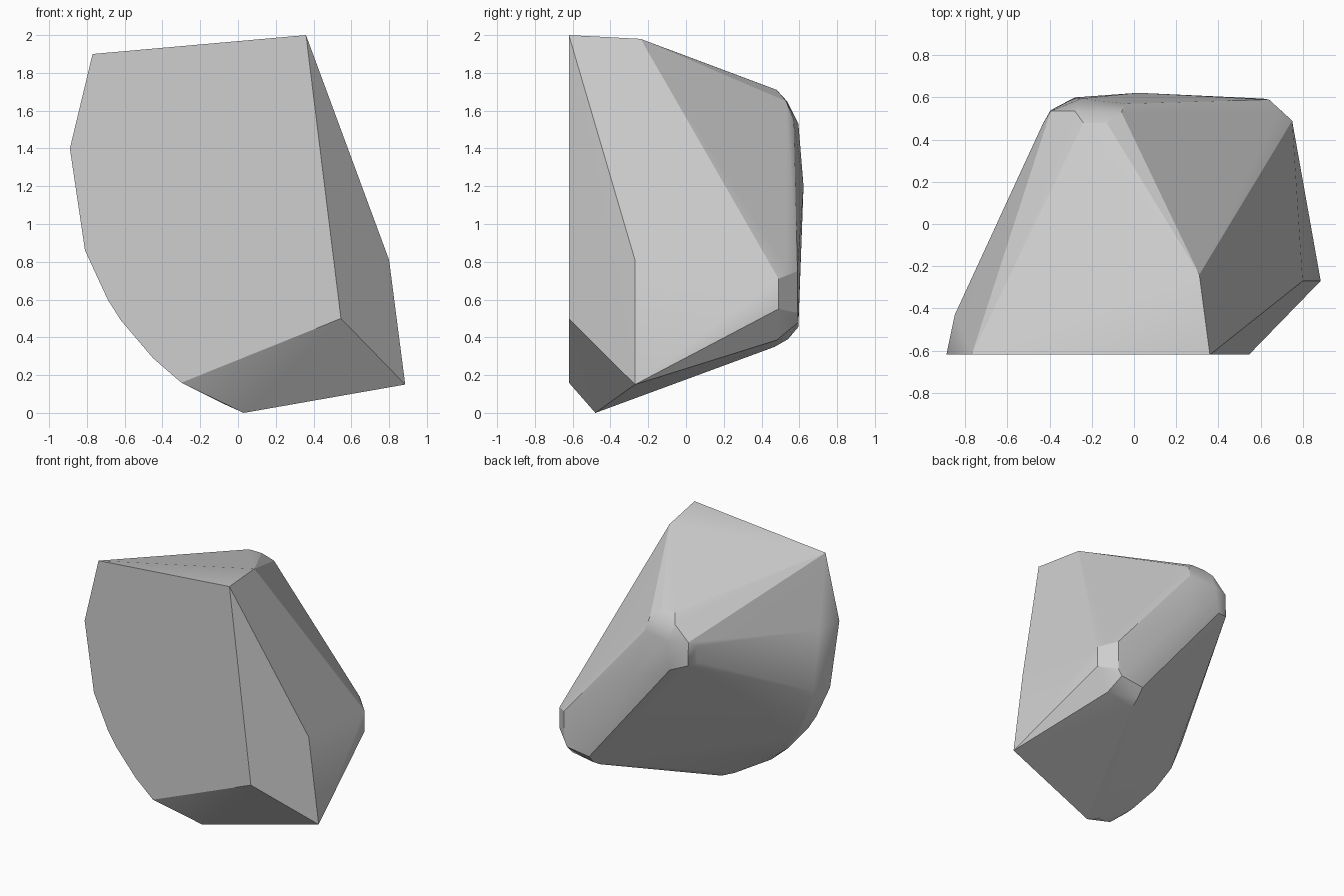
import bpy, bmesh, math, random
from itertools import combinations
from mathutils import Vector

if "Cube" in bpy.data.objects:
    bpy.data.objects.remove(bpy.data.objects["Cube"])

random.seed(4)

# Flat cut face of the stone: (x, z) outline on one plane
FRONT_Y = -0.62
front = [(-0.77, 1.90), (0.36, 2.0), (0.545, 0.5), (-0.30, 0.16), (-0.45, 0.29),
         (-0.62, 0.49), (-0.69, 0.60), (-0.81, 0.86), (-0.89, 1.40)]

# Corner points of the broken sides
sides = [(0.31, -0.24, 1.98), (0.80, -0.27, 0.81), (0.885, -0.27, 0.15),
         (0.03, -0.48, 0.0), (-0.08, -0.48, 0.05)]

# Rounded left flank just behind the cut face
flank = [(-0.85, -0.43, 1.39), (-0.80, -0.43, 0.90), (-0.722, -0.45, 0.68),
         (-0.61, -0.50, 0.485), (-0.44, -0.54, 0.285)]

# Worn upper back corner
upper_corner = [(-0.24, 0.48, 1.71), (-0.13, 0.48, 1.71), (-0.06, 0.53, 1.65),
                (-0.04, 0.57, 1.55), (-0.28, 0.535, 1.65), (-0.25, 0.595, 1.53),
                (-0.395, 0.535, 1.54), (-0.43, 0.48, 1.50), (-0.43, 0.48, 1.37),
                (-0.395, 0.54, 1.36), (-0.28, 0.60, 1.32), (0.02, 0.622, 1.20)]

# Worn lower right corner
lower_corner = [(0.75, 0.49, 0.55), (0.75, 0.49, 0.71), (0.72, 0.44, 0.50),
                (0.72, 0.46, 0.74), (0.64, 0.59, 0.53), (0.64, 0.59, 0.75),
                (0.68, 0.53, 0.77), (0.61, 0.595, 0.48), (0.645, 0.48, 0.385),
                (0.42, 0.595, 0.455), (0.42, 0.54, 0.39), (0.41, 0.47, 0.35)]


def roughen(p):
    """Tiny offset so that only the cut face is exactly flat."""
    return Vector([c + random.uniform(-3e-4, 3e-4) for c in p])


def hull_faces(points):
    """Each plane with all points on one side gives one face of the shell."""
    faces = {}
    for a, b, c in combinations(range(len(points)), 3):
        n = (points[b] - points[a]).cross(points[c] - points[a])
        if n.length < 1e-9:
            continue
        n.normalize()
        dist = [n.dot(p - points[a]) for p in points]
        if max(dist) > 1e-6:
            n, dist = -n, [-d for d in dist]
        if max(dist) > 1e-6:
            continue
        on = {i for i, d in enumerate(dist) if d > -1e-6} | {a, b, c}
        faces[frozenset(on)] = n
    return faces


# Stone body: wrap all corners in a convex shell
points = [Vector((x, FRONT_Y, z)) for x, z in front]
points += [roughen(p) for p in sides + flank + upper_corner + lower_corner]
bm = bmesh.new()
verts = [bm.verts.new(p) for p in points]
for ids, n in hull_faces(points).items():
    centre = sum((points[i] for i in ids), Vector()) / len(ids)
    u = n.orthogonal().normalized()
    w = n.cross(u)
    ring = sorted(ids, key=lambda i: math.atan2(w.dot(points[i] - centre),
                                                u.dot(points[i] - centre)))
    bm.faces.new([verts[i] for i in ring])
bmesh.ops.delete(bm, geom=[v for v in bm.verts if not v.link_faces], context='VERTS')

mesh = bpy.data.meshes.new("stone")
bm.to_mesh(mesh)
bm.free()
stone = bpy.data.objects.new("stone", mesh)
bpy.context.collection.objects.link(stone)

# Single grey colour
grey = bpy.data.materials.new("stone_grey")
grey.diffuse_color = (0.62, 0.62, 0.62, 1)
grey.use_nodes = True
grey.node_tree.nodes["Principled BSDF"].inputs["Base Color"].default_value = grey.diffuse_color
mesh.materials.append(grey)

# Soft worn corners, flat broad faces, crisp broken edges
bpy.context.view_layer.objects.active = stone
stone.select_set(True)
bpy.ops.object.shade_smooth_by_angle(angle=math.radians(20))
soften = stone.modifiers.new("flat_broad_faces", 'WEIGHTED_NORMAL')
soften.weight = 90
soften.keep_sharp = True
